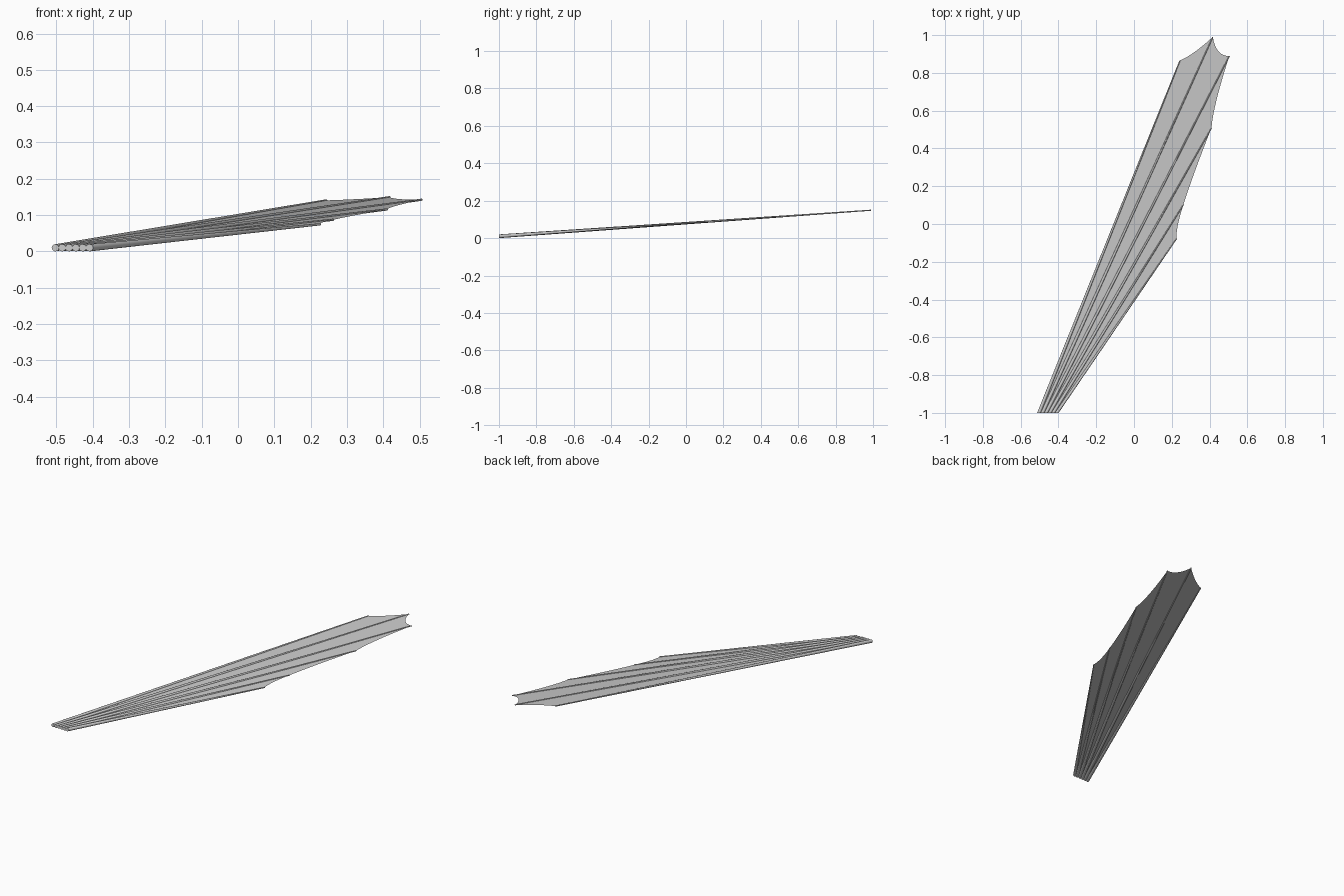
import bpy, bmesh
from mathutils import Vector

if "Cube" in bpy.data.objects:
    bpy.data.objects.remove(bpy.data.objects["Cube"], do_unlink=True)

grey = bpy.data.materials.new("soft_grey")
grey.use_nodes = True
color = (0.6, 0.6, 0.6, 1)
grey.diffuse_color = color
grey.node_tree.nodes["Principled BSDF"].inputs["Base Color"].default_value = color

# Plan position of each rib tip; every rib lies in one gently rising plane
TIPS = [(0.243, 0.865), (0.417, 0.99), (0.505, 0.89),
        (0.41, 0.508), (0.262, 0.103), (0.226, -0.077)]
# How far each scalloped edge is pulled in toward the ribs' roots
SAG = [0.016, 0.03, 0.04, 0.02, 0.022]
ROOT_R, TIP_R = 0.01, 0.003


def on_plane(x, y):
    return Vector((x, y, 0.01 + 0.07 * (y + 1)))


roots = [on_plane(-0.503 + 0.0188 * i, -1) for i in range(len(TIPS))]
tips = [on_plane(*t) for t in TIPS]


def finish(bm, name):
    bmesh.ops.recalc_face_normals(bm, faces=bm.faces)
    mesh = bpy.data.meshes.new(name)
    bm.to_mesh(mesh)
    bm.free()
    mesh.materials.append(grey)
    obj = bpy.data.objects.new(name, mesh)
    bpy.context.collection.objects.link(obj)
    return obj


# Tapered ribs, cut square to the y axis at the root
for i, (a, b) in enumerate(zip(roots, tips)):
    bm = bmesh.new()
    ret = bmesh.ops.create_cone(bm, cap_ends=True, segments=12,
                                radius1=ROOT_R, radius2=TIP_R, depth=1)
    for v in ret["verts"]:
        center, scale = (a, 1) if v.co.z < 0 else (b, 1)
        v.co = center + Vector((v.co.x, 0, v.co.y)) * scale
    rib = finish(bm, f"rib_{i + 1}")
    for p in rib.data.polygons:
        p.use_smooth = len(p.vertices) == 4

# Membrane sheet between neighbouring ribs with a scalloped outer edge
STEPS = 8
bm = bmesh.new()
for a, b, c, d, sag in zip(roots, roots[1:], tips, tips[1:], SAG):
    inward = ((a + b) / 2 - (c + d) / 2).normalized()
    previous = None
    for k in range(STEPS + 1):
        t = k / STEPS
        low = bm.verts.new(a.lerp(b, t))
        high = bm.verts.new(c.lerp(d, t) + inward * sag * 4 * t * (1 - t))
        if previous:
            bm.faces.new((previous[0], low, high, previous[1]))
        previous = (low, high)
bmesh.ops.remove_doubles(bm, verts=bm.verts, dist=0.0001)
membrane = finish(bm, "membrane")
if membrane.data.polygons[0].normal.z < 0:
    membrane.data.flip_normals()
